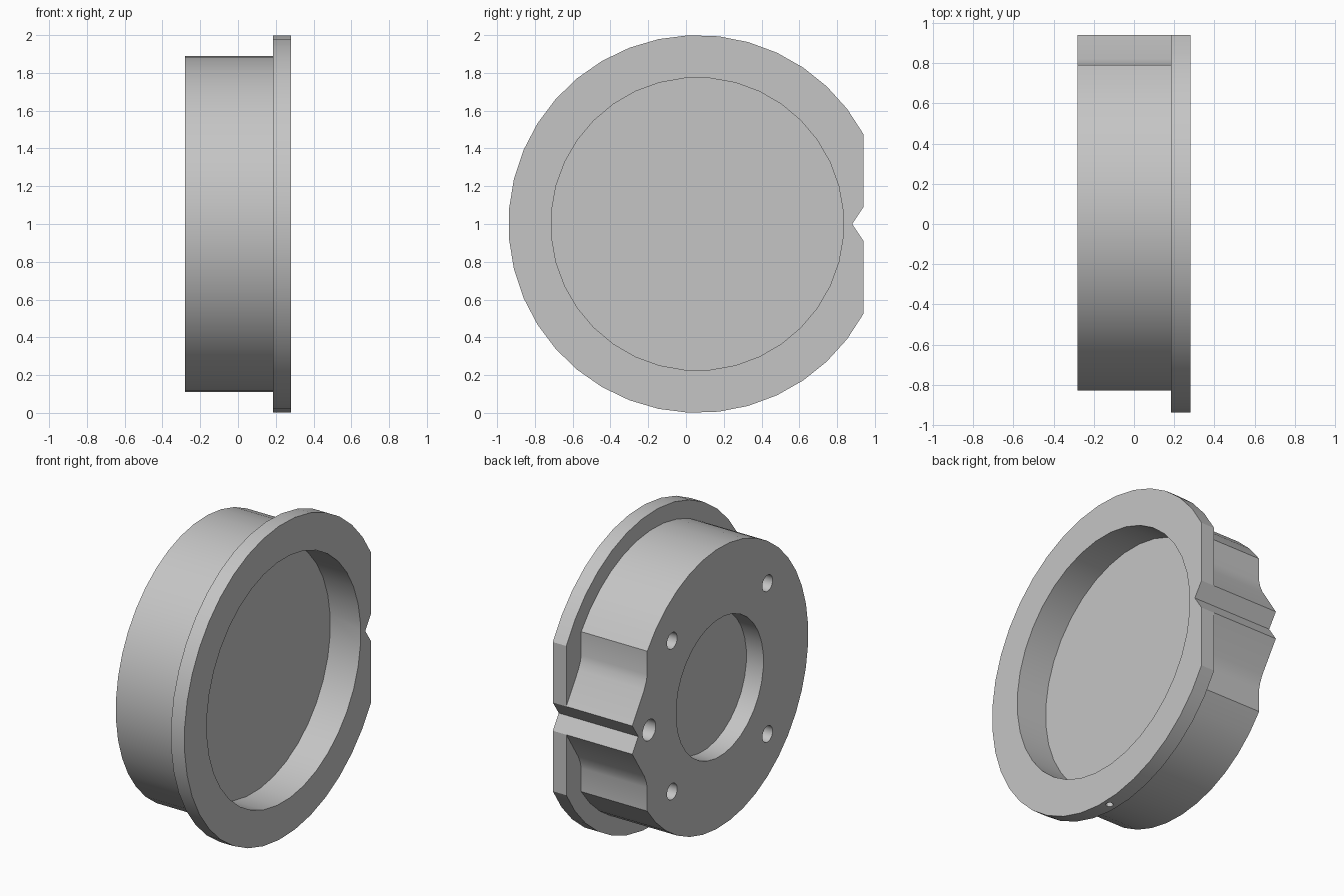
import bpy, bmesh, math
from mathutils import Vector, Matrix

old = bpy.data.objects.get("Cube")
if old:
    bpy.data.objects.remove(old, do_unlink=True)

CY, CZ = 0.06, 1.0            # axis of the housing, running along x
BACK, STEP, FRONT = -0.28, 0.185, 0.28

grey = bpy.data.materials.new("plain_grey")
grey.use_nodes = True
grey.diffuse_color = (0.56, 0.56, 0.56, 1)
grey.node_tree.nodes["Principled BSDF"].inputs["Base Color"].default_value = grey.diffuse_color


def prism(name, outline, x0, x1):
    """Extrude a closed (y, z) outline from x0 to x1."""
    bm = bmesh.new()
    face = bm.faces.new([bm.verts.new((x0, y, z)) for y, z in outline])
    out = bmesh.ops.extrude_face_region(bm, geom=[face])
    moved = [g for g in out["geom"] if isinstance(g, bmesh.types.BMVert)]
    bmesh.ops.translate(bm, verts=moved, vec=Vector((x1 - x0, 0, 0)))
    bmesh.ops.recalc_face_normals(bm, faces=bm.faces)
    mesh = bpy.data.meshes.new(name)
    bm.to_mesh(mesh)
    bm.free()
    mesh.materials.append(grey)
    obj = bpy.data.objects.new(name, mesh)
    bpy.context.scene.collection.objects.link(obj)
    return obj


def arc(radius, start, steps):
    """Arc round the axis, leaving a gap of +-start about the +y side."""
    span = 2 * math.pi - 2 * start
    angles = [start + span * i / steps for i in range(steps + 1)]
    return [(CY + radius * math.cos(a), CZ + radius * math.sin(a)) for a in angles]


def circle(y, z, radius, steps):
    angles = [2 * math.pi * (i + 0.5) / steps for i in range(steps)]
    return [(y + radius * math.cos(a), z + radius * math.sin(a)) for a in angles]


def combine(target, tool, operation):
    """Boolean the tool into the target, then drop the tool."""
    mod = target.modifiers.new(operation.lower(), "BOOLEAN")
    mod.operation, mod.solver, mod.object = operation, "EXACT", tool
    bpy.ops.object.select_all(action="DESELECT")
    bpy.context.view_layer.objects.active = target
    target.select_set(True)
    bpy.ops.object.modifier_apply(modifier=mod.name)
    bpy.data.objects.remove(tool, do_unlink=True)


def mirrored(half):
    """Lower half of an outline, then the notch root, then its mirror image."""
    lower = [(y, CZ - dz) for y, dz in half]
    upper = [(y, CZ + dz) for y, dz in reversed(half)]
    return lower + [(0.88, CZ)] + upper


# Drum with a crested lug and a notch in its crest
lug = [(0.79, 0.36), (0.8, 0.32), (0.82, 0.275), (0.94, 0.09)]
drum_arc = arc(0.89, math.acos((0.79 - CY) / 0.89), 33)
housing = prism("housing", drum_arc + mirrored(lug), BACK, STEP)

# Flange, cut flat on one side with the same notch
flange_arc = arc(1.0, math.acos(0.94 - CY), 33)
flange = prism("flange", flange_arc + mirrored([(0.94, 0.09)]), STEP, FRONT)
combine(housing, flange, "UNION")

# Wide pocket in the flanged end and smaller recess in the other end
combine(housing, prism("pocket", circle(CY, CZ, 0.775, 36), 0.066, FRONT + 0.1), "DIFFERENCE")
combine(housing, prism("recess", circle(CY, CZ, 0.44, 32), BACK - 0.1, -0.16), "DIFFERENCE")

# Four bolt holes and a larger hole in the lug
for sy in (-1, 1):
    for sz in (-1, 1):
        hole = prism("bolt_hole", circle(CY + sy * 0.48, CZ + sz * 0.48, 0.052, 16), BACK - 0.1, -0.06)
        combine(housing, hole, "DIFFERENCE")
combine(housing, prism("lug_hole", circle(0.77, CZ, 0.067, 16), BACK - 0.1, -0.06), "DIFFERENCE")

# Small radial hole in the bottom of the flange rim
drain = prism("drain_hole", circle(0, 0, 0.022, 12), -0.1, 0.1)
drain.data.transform(Matrix.Translation((0.235, CY, 0)) @ Matrix.Rotation(math.pi / 2, 4, "Y"))
combine(housing, drain, "DIFFERENCE")

bpy.ops.object.select_all(action="DESELECT")
housing.select_set(True)
bpy.context.view_layer.objects.active = housing
bpy.ops.object.shade_smooth_by_angle(angle=math.radians(28))
